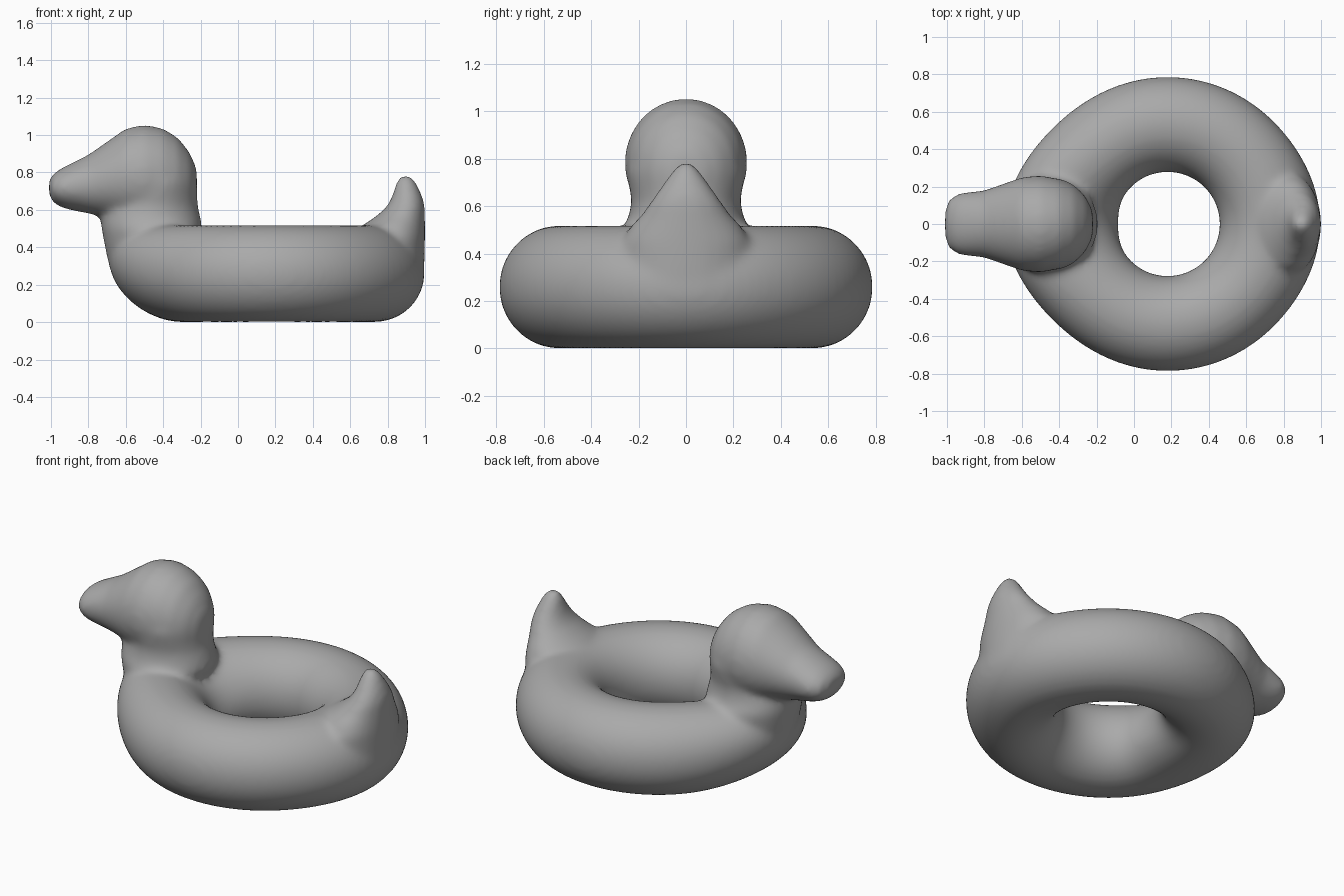
import bpy, bmesh
from math import sin, cos, tau

cube = bpy.data.objects.get("Cube")
if cube:
    bpy.data.objects.remove(cube)

bm = bmesh.new()


def skin(rings, closed=False):
    """Bridge a list of equal rings; cap the ends unless the loop is closed."""
    loops = [[bm.verts.new(p) for p in ring] for ring in rings]
    n = len(loops[0])
    pairs = list(zip(loops, loops[1:]))
    if closed:
        pairs.append((loops[-1], loops[0]))
    else:
        bm.faces.new(loops[0])
        bm.faces.new(loops[-1])
    for a, b in pairs:
        for i in range(n):
            j = (i + 1) % n
            bm.faces.new((a[i], a[j], b[j], b[i]))


def column(sections, n=40):
    """Upright loft from (z, x_min, x_max, half_width) ellipses."""
    skin([[((a + b) / 2 + (b - a) / 2 * cos(tau * i / n), w * sin(tau * i / n), z)
           for i in range(n)] for z, a, b, w in sections])


def snout(sections, n=40):
    """Lengthwise loft from (x, z_min, z_max, half_width) ellipses."""
    skin([[(x, w * cos(tau * i / n), (a + b) / 2 + (b - a) / 2 * sin(tau * i / n))
           for i in range(n)] for x, a, b, w in sections])


# Inflated ring, stretched at the chest and slightly at the tail
CENTRE, HOLE, HALF_HEIGHT = 0.18, 0.278, 0.259


def tube_section(t, n=40):
    chest, rear = max(0, -cos(t)) ** 6, max(0, cos(t)) ** 8
    outer = 0.787 + 0.07 * chest + 0.03 * rear
    mid, half = (outer + HOLE) / 2, (outer - HOLE) / 2
    ring = []
    for i in range(n):
        u = tau * i / n
        r, dz = mid + half * cos(u), HALF_HEIGHT * sin(u)
        ring.append((CENTRE + r * cos(t) - 0.35 * chest * dz, r * sin(t), HALF_HEIGHT + dz))
    return ring


skin([tube_section(tau * k / 96) for k in range(96)], closed=True)

# Chest and neck
column([(0.22, -0.62, -0.3, 0.16), (0.3, -0.69, -0.26, 0.22), (0.42, -0.715, -0.22, 0.26),
        (0.5, -0.73, -0.19, 0.27), (0.56, -0.735, -0.2, 0.24), (0.62, -0.71, -0.215, 0.23),
        (0.75, -0.66, -0.22, 0.25), (0.84, -0.62, -0.235, 0.21)])

# Head running forward into the beak
snout([(-1.01, 0.68, 0.76, 0.07), (-0.99, 0.64, 0.79, 0.13), (-0.95, 0.615, 0.82, 0.16),
       (-0.9, 0.6, 0.845, 0.17), (-0.8, 0.58, 0.895, 0.18), (-0.7, 0.56, 0.965, 0.215),
       (-0.6, 0.53, 1.035, 0.25), (-0.5, 0.51, 1.056, 0.26), (-0.4, 0.52, 1.035, 0.24),
       (-0.32, 0.54, 0.985, 0.205), (-0.26, 0.58, 0.91, 0.15), (-0.22, 0.65, 0.82, 0.07)])

# Upturned tail
column([(0.2, 0.75, 0.96, 0.18), (0.3, 0.7, 0.997, 0.26), (0.45, 0.66, 1.0, 0.27),
        (0.52, 0.67, 1.0, 0.23), (0.56, 0.73, 1.0, 0.19), (0.61, 0.79, 1.0, 0.155),
        (0.66, 0.82, 0.99, 0.12), (0.71, 0.835, 0.97, 0.085), (0.76, 0.85, 0.945, 0.05),
        (0.785, 0.87, 0.92, 0.025)])

bmesh.ops.recalc_face_normals(bm, faces=bm.faces)
mesh = bpy.data.meshes.new("duck_pool_float")
bm.to_mesh(mesh)
bm.free()
float_body = bpy.data.objects.new("duck_pool_float", mesh)
bpy.context.collection.objects.link(float_body)

# One plain colour
grey = bpy.data.materials.new("plain_grey")
grey.use_nodes = True
colour = (0.4, 0.4, 0.4, 1)
grey.diffuse_color = colour
grey.node_tree.nodes["Principled BSDF"].inputs["Base Color"].default_value = colour
mesh.materials.append(grey)

# Fuse the parts into one skin and soften the joins
fuse = float_body.modifiers.new("fuse", 'REMESH')
fuse.mode = 'VOXEL'
fuse.voxel_size = 0.018
fuse.use_smooth_shade = True
soften = float_body.modifiers.new("soften", 'SMOOTH')
soften.factor = 0.5
soften.iterations = 14
